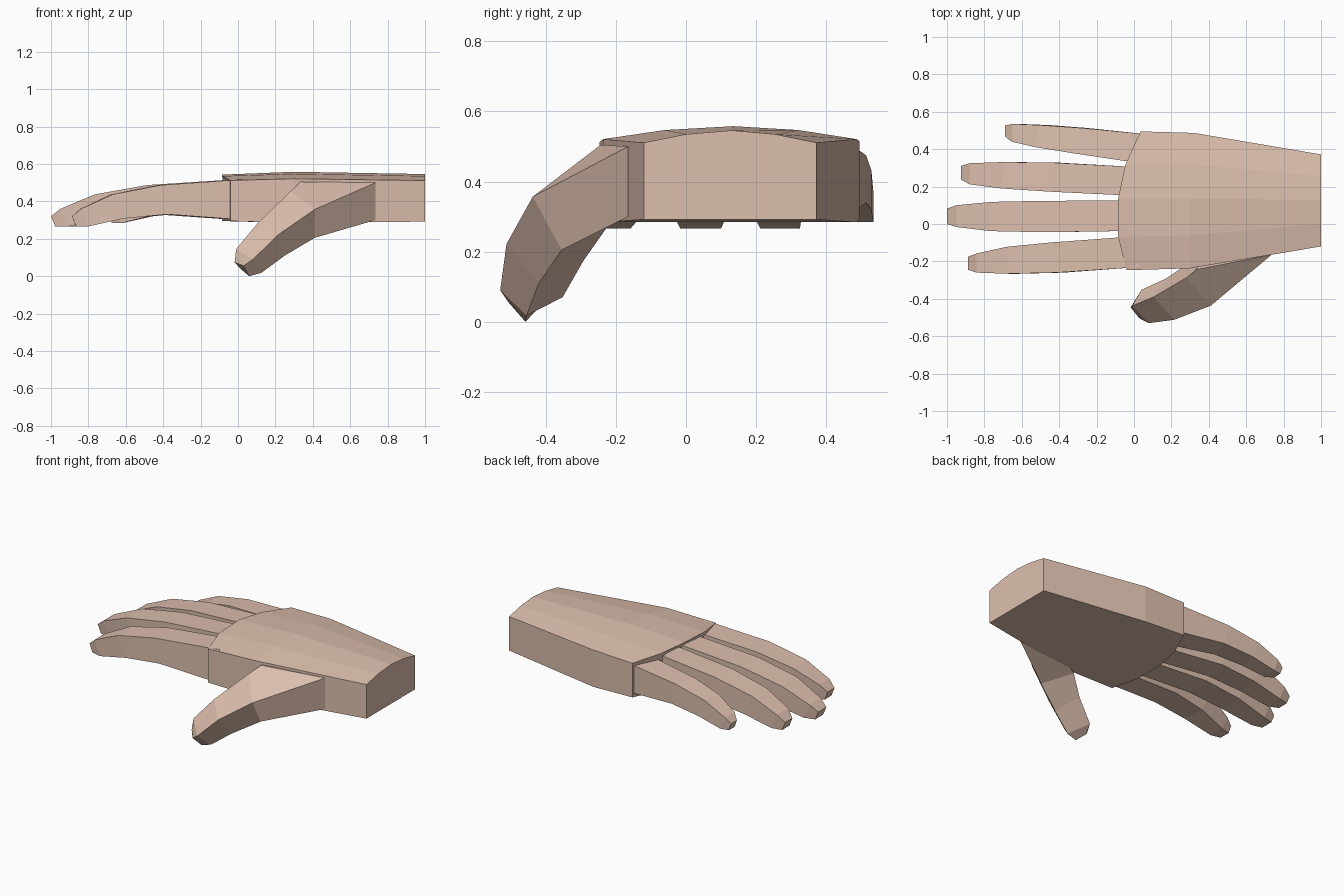
import bpy, bmesh

cube = bpy.data.objects.get("Cube")
if cube:
    bpy.data.objects.remove(cube, do_unlink=True)

# One skin colour for everything
SKIN = (0.72, 0.52, 0.42, 1.0)
skin = bpy.data.materials.new("skin")
skin.diffuse_color = SKIN
skin.use_nodes = True
skin.node_tree.nodes["Principled BSDF"].inputs["Base Color"].default_value = SKIN
skin.node_tree.nodes["Principled BSDF"].inputs["Roughness"].default_value = 0.8


def loft(name, rings):
    """Join equal rings of points into a closed, flat-shaded skin."""
    bm = bmesh.new()
    loops = [[bm.verts.new(p) for p in ring] for ring in rings]
    n = len(loops[0])
    for a, b in zip(loops, loops[1:]):
        for i in range(n):
            j = (i + 1) % n
            bm.faces.new((a[i], a[j], b[j], b[i]))
    bm.faces.new(loops[0])
    bm.faces.new(loops[-1])
    bmesh.ops.recalc_face_normals(bm, faces=bm.faces)
    mesh = bpy.data.meshes.new(name)
    bm.to_mesh(mesh)
    bm.free()
    mesh.materials.append(skin)
    obj = bpy.data.objects.new(name, mesh)
    bpy.context.collection.objects.link(obj)
    return obj


# Palm: arched top, flat underside, curved knuckle edge
wrist = [(1.0, -0.12), (1.0, 0.0), (1.0, 0.13), (1.0, 0.255), (1.0, 0.372)]
middle = [(0.30, -0.237), (0.30, -0.06), (0.30, 0.135), (0.31, 0.32), (0.32, 0.487)]
knuckle = [(-0.04, -0.247), (-0.085, -0.07), (-0.085, 0.135), (-0.047, 0.315), (0.035, 0.495)]
stations = [
    (wrist, (0.511, 0.535, 0.546, 0.535, 0.511), 0.292),
    (middle, (0.521, 0.547, 0.558, 0.547, 0.521), 0.284),
    (knuckle, (0.512, 0.535, 0.543, 0.533, 0.515), 0.295),
]
loft("palm", [
    [(x, y, z) for (x, y), z in zip(plan, tops)]
    + [(x, y, bottom) for x, y in reversed(plan)]
    for plan, tops, bottom in stations])

# Fingers share one side profile: top (t, z) and underside (t, z)
TOP = [(-0.08, 0.518), (0.0, 0.513), (0.44, 0.487), (0.745, 0.437), (0.945, 0.36), (1.0, 0.32)]
LOW = [(-0.08, 0.30), (0.0, 0.306), (0.40, 0.331), (0.675, 0.308), (0.90, 0.266), (0.975, 0.266)]


def finger(name, base, tip, sides, scale=1.0, lift=0.0):
    """sides holds (front y, back y) at each station; base is (front x, back x)."""
    rings = []
    for (tt, zt), (tl, zl), (y0, y1) in zip(TOP, LOW, sides):
        zt, zl = (0.31 + lift + (z - 0.31) * scale for z in (zt, zl))
        x = lambda side, t: base[side] + (tip - base[side]) * t
        rings.append([(x(0, tt), y0, zt), (x(1, tt), y1, zt),
                      (x(1, tl), y1, zl), (x(0, tl), y0, zl)])
    loft(name, rings)


finger("index_finger", (-0.04, -0.08), -0.887,
       [(-0.23, -0.07), (-0.235, -0.072), (-0.26, -0.098), (-0.266, -0.122),
        (-0.26, -0.158), (-0.245, -0.175)])
finger("middle_finger", (-0.085, -0.085), -1.0,
       [(-0.038, 0.125), (-0.038, 0.125), (-0.044, 0.124), (-0.038, 0.118),
        (-0.016, 0.10), (0.0, 0.082)])
finger("ring_finger", (-0.083, -0.05), -0.925,
       [(0.154, 0.305), (0.155, 0.308), (0.173, 0.328), (0.19, 0.331),
        (0.212, 0.325), (0.238, 0.311)])
finger("little_finger", (-0.035, 0.03), -0.69,
       [(0.33, 0.478), (0.335, 0.484), (0.378, 0.514), (0.41, 0.529),
        (0.44, 0.535), (0.468, 0.526)], scale=0.86, lift=0.012)

# Thumb: four-sided sections bending forward and down
loft("thumb", [
    [(0.34, -0.19, 0.50), (0.735, -0.11, 0.495), (0.735, -0.11, 0.305), (0.34, -0.17, 0.305)],
    [(0.335, -0.243, 0.505), (0.735, -0.165, 0.50), (0.735, -0.165, 0.30), (0.34, -0.20, 0.295)],
    [(0.28, -0.287, 0.453), (0.41, -0.437, 0.357), (0.41, -0.355, 0.205), (0.27, -0.225, 0.27)],
    [(0.105, -0.39, 0.283), (0.215, -0.512, 0.222), (0.25, -0.42, 0.11), (0.17, -0.292, 0.175)],
    [(-0.01, -0.438, 0.145), (0.08, -0.53, 0.09), (0.125, -0.455, 0.018), (0.04, -0.352, 0.07)],
    [(-0.018, -0.446, 0.075), (0.03, -0.506, 0.055), (0.06, -0.458, 0.0), (0.012, -0.42, 0.04)],
])
